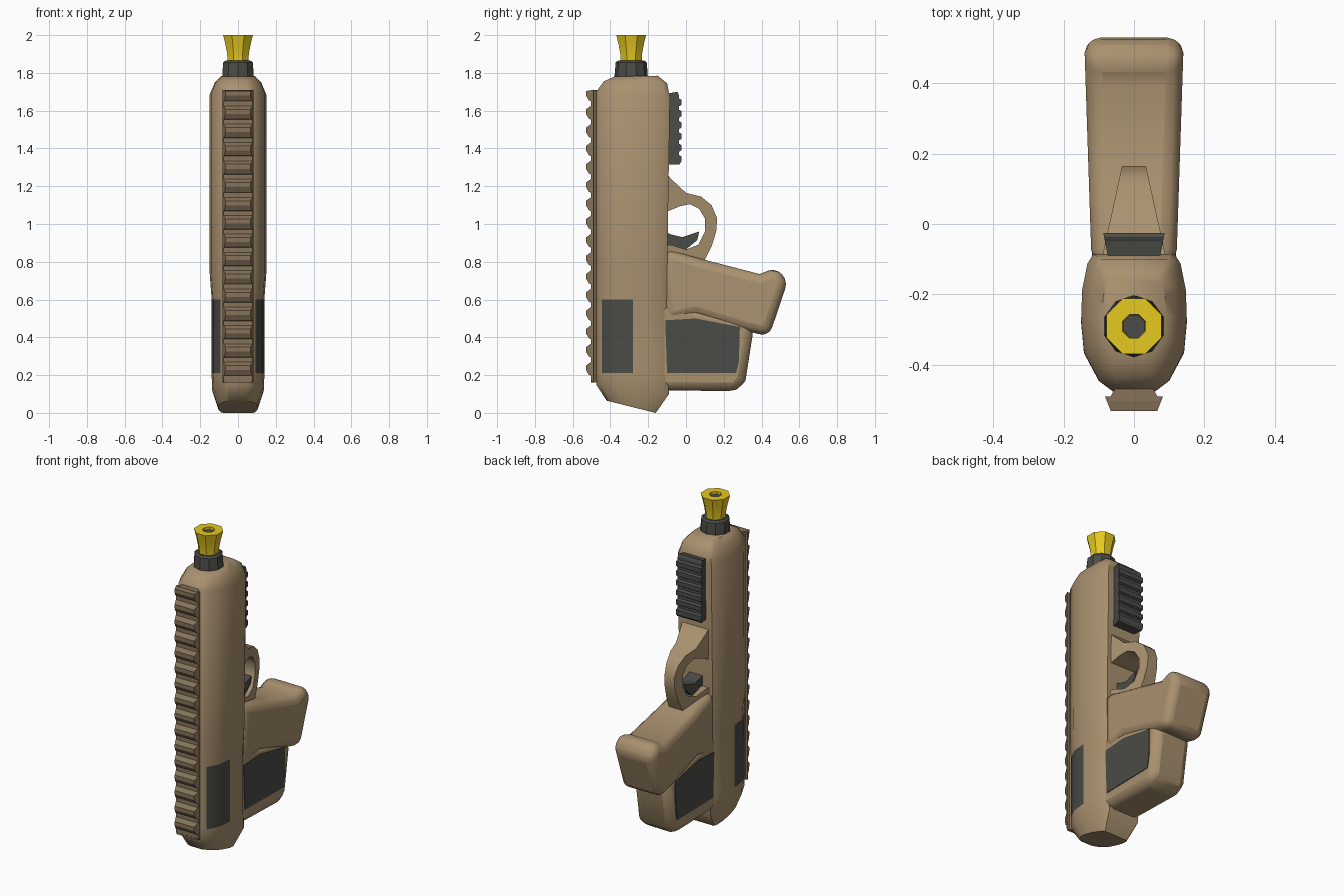
import bpy, bmesh, math

if "Cube" in bpy.data.objects:
    bpy.data.objects.remove(bpy.data.objects["Cube"])


def material(name, col):
    m = bpy.data.materials.new(name)
    m.diffuse_color = (*col, 1)
    m.use_nodes = True
    m.node_tree.nodes["Principled BSDF"].inputs["Base Color"].default_value = m.diffuse_color
    return m


TAN = material("tan plastic", (0.40, 0.285, 0.16))
BROWN = material("dark tan rail", (0.24, 0.17, 0.10))
GREY = material("dark grey", (0.07, 0.073, 0.064))
YELLOW = material("yellow tip", (0.82, 0.60, 0.015))


def finish(bm, name, mats, bevel=0, segments=2, angle=35):
    bmesh.ops.recalc_face_normals(bm, faces=bm.faces)
    me = bpy.data.meshes.new(name)
    bm.to_mesh(me)
    bm.free()
    ob = bpy.data.objects.new(name, me)
    bpy.context.collection.objects.link(ob)
    for m in mats:
        me.materials.append(m)
    if bevel:
        b = ob.modifiers.new("bevel", "BEVEL")
        b.width, b.segments, b.limit_method = bevel, segments, "ANGLE"
        b.angle_limit = math.radians(40)
    bpy.ops.object.select_all(action="DESELECT")
    bpy.context.view_layer.objects.active = ob
    ob.select_set(True)
    bpy.ops.object.shade_smooth_by_angle(angle=math.radians(angle))
    return ob


def prism(name, profile, width, mat, bevel=0, segments=2, angle=35):
    """Side profile of (y, z) points, extruded across x; width(y) is the half width."""
    bm = bmesh.new()
    sides = [[bm.verts.new((s * width(y), y, z)) for y, z in profile] for s in (-1, 1)]
    bm.faces.new(sides[0])
    bm.faces.new(sides[1][::-1])
    n = len(profile)
    for i in range(n):
        j = (i + 1) % n
        bm.faces.new((sides[0][i], sides[0][j], sides[1][j], sides[1][i]))
    return finish(bm, name, [mat], bevel, segments, angle)


def lathe(name, profile, sides, mat, cy, caps=False):
    bm = bmesh.new()
    rings = [[bm.verts.new((r * math.cos(2 * math.pi * (k + .5) / sides),
                            cy + r * math.sin(2 * math.pi * (k + .5) / sides), z))
              for k in range(sides)] for r, z in profile]
    for a, b in zip(rings, rings[1:]):
        for k in range(sides):
            j = (k + 1) % sides
            bm.faces.new((a[k], a[j], b[j], b[k]))
    if caps:
        bm.faces.new(rings[0])
        bm.faces.new(rings[-1])
    return finish(bm, name, [mat])


# Main body: rounded sections lofted up z, with dark side panels
half = [(0.06, 0), (0.10, 0.08), (0.142, 0.29), (0.15, 0.52), (0.147, 0.74), (0.132, 0.93), (0.115, 1)]
section = half + [(-x, t) for x, t in reversed(half)]
rings = [(0.065, 0.0, 0.70, -0.42, -0.16), (0.15, 0.10, 0.92, -0.475, -0.09),
         (0.21, 0.21, 0.93, -0.475, -0.10), (0.60, 0.60, 0.93, -0.475, -0.10),
         (0.74, 0.74, 1, -0.475, -0.10), (1.70, 1.67, 1, -0.475, -0.085),
         (1.755, 1.745, 0.82, -0.435, -0.10), (1.78, 1.785, 0.60, -0.38, -0.15)]
bm = bmesh.new()
loops = [[bm.verts.new((x * s, yf + t * (yb - yf), zf + t * (zb - zf))) for x, t in section]
         for zf, zb, s, yf, yb in rings]
n = len(section)
for r, (a, b) in enumerate(zip(loops, loops[1:])):
    for k in range(n):
        f = bm.faces.new((a[k], a[(k + 1) % n], b[(k + 1) % n], b[k]))
        if r == 2 and k in (1, 2, n - 4, n - 3):
            f.material_index = 1
bm.faces.new(loops[0])
bm.faces.new(loops[-1])
finish(bm, "body", [TAN, GREY], angle=45)

# Toothed rail on the front: flared base and tapering teeth
prism("rail_base", [(-0.455, 0.16), (-0.455, 1.71), (-0.502, 1.71), (-0.502, 0.16)],
      lambda y: 0.055 - 0.6 * (y + 0.47), BROWN)
rail = [(-0.49, 0.16), (-0.49, 1.71)]
teeth = 16
pitch = 1.55 / teeth
for i in range(teeth):
    z = 1.71 - i * pitch
    rail += [(-0.53, z - 0.006), (-0.53, z - 0.03), (-0.515, z - 0.055), (-0.504, z - 0.06),
             (-0.504, z - pitch + 0.012)]
prism("rail_teeth", rail, lambda y: 0.078 + 0.4 * (y + 0.50), BROWN, angle=20)

# Grip with flared, rounded end
prism("grip", [(-0.12, 0.87), (0.10, 0.81), (0.39, 0.735), (0.475, 0.77), (0.54, 0.70),
               (0.44, 0.405), (0.31, 0.435), (0.05, 0.515), (-0.12, 0.48)],
      lambda y: 0.124 + 0.033 * y, TAN, 0.055, 3, 50)


# Rear frame below the grip, with a thin dark plate standing proud on both sides
def frame_width(y):
    return 0.117 + 0.02 * y


prism("rear_frame", [(-0.16, 0.60), (-0.16, 0.12), (0.27, 0.115), (0.315, 0.17), (0.36, 0.46), (0.25, 0.52)],
      frame_width, TAN, 0.045, 2, 50)
prism("frame_plates", [(-0.11, 0.49), (-0.10, 0.21), (0.265, 0.21), (0.28, 0.27), (0.285, 0.455), (0.05, 0.50)],
      lambda y: frame_width(y) + 0.004, GREY)

# Trigger guard, tapering towards its outer edge
prism("trigger_guard", [(-0.13, 1.30), (-0.08, 1.24), (0.0, 1.165), (0.08, 1.145), (0.135, 1.10), (0.165, 1.03),
                        (0.16, 0.96), (0.135, 0.88), (0.10, 0.81), (0.08, 0.76), (-0.13, 0.76),
                        (-0.13, 0.885), (-0.08, 0.89), (0.0, 0.865), (0.065, 0.89), (0.10, 0.96), (0.10, 1.03),
                        (0.07, 1.08), (0.02, 1.105), (-0.03, 1.095), (-0.09, 1.07), (-0.13, 1.07)],
      lambda y: 0.07 - 0.22 * y, TAN, angle=45)

# Trigger
prism("trigger", [(-0.13, 0.97), (-0.08, 0.945), (-0.02, 0.93), (0.07, 0.96), (0.06, 0.915),
                  (0.0, 0.865), (-0.08, 0.89), (-0.13, 0.89)], lambda y: 0.045, GREY)

# Ribbed block under the barrel
ribs = [(-0.10, 1.69), (-0.10, 1.315), (-0.035, 1.315)]
for i in range(6):
    z = 1.33 + i * 0.06
    ribs += [(-0.025, z), (-0.025, z + 0.028), (-0.038, z + 0.036), (-0.038, z + 0.052)]
prism("under_barrel_block", ribs + [(-0.045, 1.70)], lambda y: 0.086 + 0.2 * (y + 0.03), GREY, angle=20)

# Muzzle collar, flared tip and dark bore
lathe("muzzle_collar", [(0.088, 1.77), (0.087, 1.80), (0.082, 1.855), (0.07, 1.865)], 10, GREY, -0.29, True)
lathe("muzzle_tip", [(0.06, 1.86), (0.062, 1.90), (0.072, 1.95), (0.085, 2.0), (0.036, 2.0), (0.032, 1.90)],
      8, YELLOW, -0.29)
lathe("muzzle_bore", [(0.034, 1.87), (0.034, 1.985)], 8, GREY, -0.29, True)
